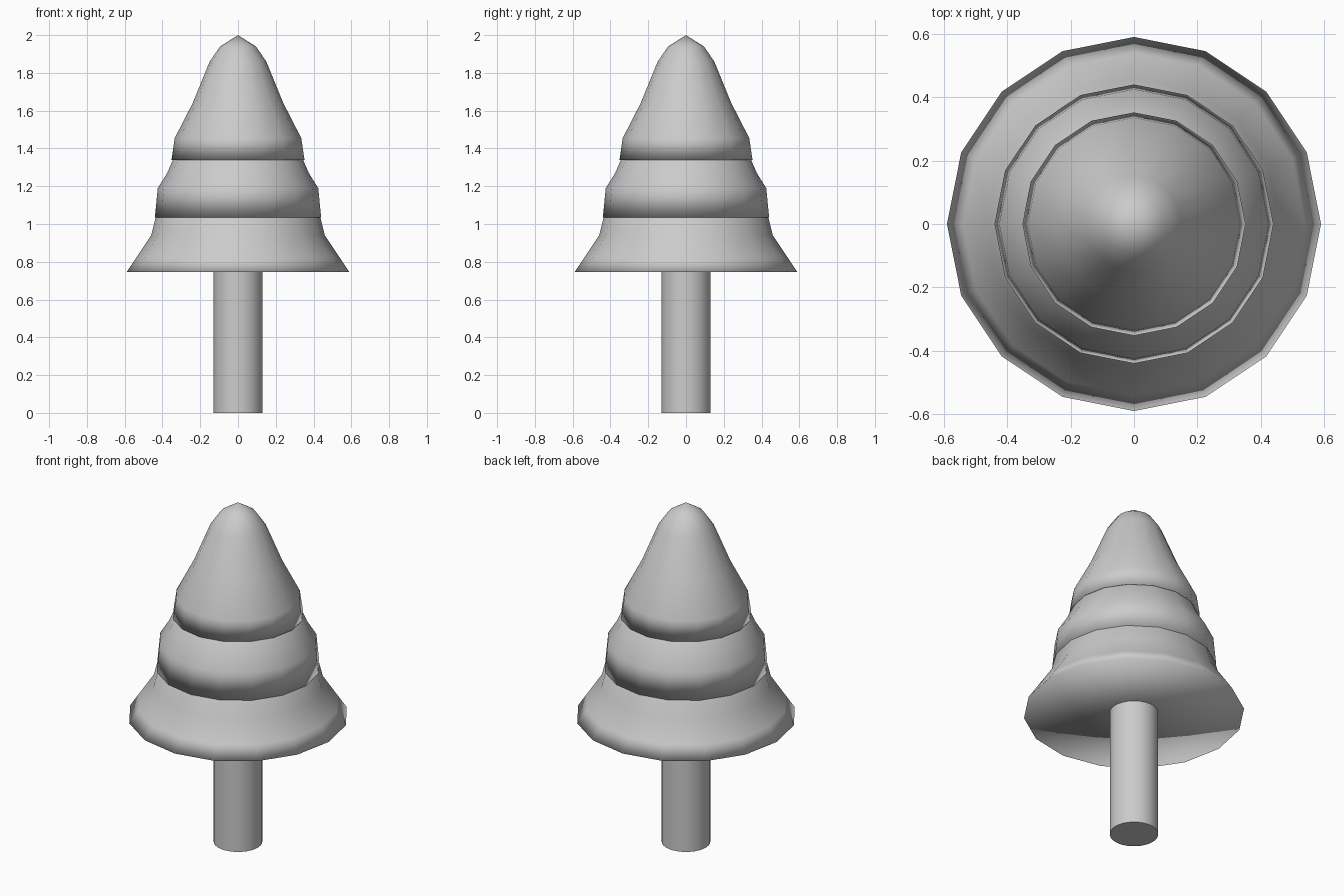
import bpy, bmesh, math

if "Cube" in bpy.data.objects:
    bpy.data.objects.remove(bpy.data.objects["Cube"])


def lathe(name, profile, sides, sharp_angle):
    """Spin a (radius, z) profile about z; radius 0 makes a pole."""
    bm = bmesh.new()
    rings = []
    for r, z in profile:
        if r == 0:
            rings.append([bm.verts.new((0, 0, z))] * sides)
        else:
            angles = [2 * math.pi * i / sides for i in range(sides)]
            rings.append([bm.verts.new((r * math.cos(a), r * math.sin(a), z))
                          for a in angles])
    for lo, hi in zip(rings, rings[1:]):
        for i in range(sides):
            j = (i + 1) % sides
            bm.faces.new(list(dict.fromkeys((lo[i], lo[j], hi[j], hi[i]))))
    bmesh.ops.recalc_face_normals(bm, faces=bm.faces)
    mesh = bpy.data.meshes.new(name)
    bm.to_mesh(mesh)
    bm.free()
    obj = bpy.data.objects.new(name, mesh)
    bpy.context.collection.objects.link(obj)
    bpy.ops.object.select_all(action='DESELECT')
    obj.select_set(True)
    bpy.context.view_layer.objects.active = obj
    bpy.ops.object.shade_smooth_by_angle(angle=math.radians(sharp_angle))
    return obj


# Trunk: plain round post reaching into the leaves
lathe("trunk", [(0, 0), (0.13, 0), (0.13, 0.78), (0, 0.78)], 32, 40)

# Foliage: three stacked tiers, softly shaded right round their hems
tiers = {
    "bottom_tier": [(0, 0.748), (0.59, 0.745), (0.54, 0.82), (0.46, 0.94),
                    (0.435, 1.04), (0.36, 1.12), (0, 1.12)],
    "middle_tier": [(0, 1.08), (0.36, 1.07), (0.44, 1.035), (0.425, 1.19),
                    (0.375, 1.27), (0.34, 1.35), (0.26, 1.42), (0, 1.42)],
    "top_tier": [(0, 1.38), (0.28, 1.37), (0.352, 1.34), (0.335, 1.455),
                 (0.24, 1.64), (0.15, 1.86), (0.095, 1.94), (0, 2.0)],
}
for tier_name, tier_profile in tiers.items():
    lathe(tier_name, tier_profile, 16, 180)
